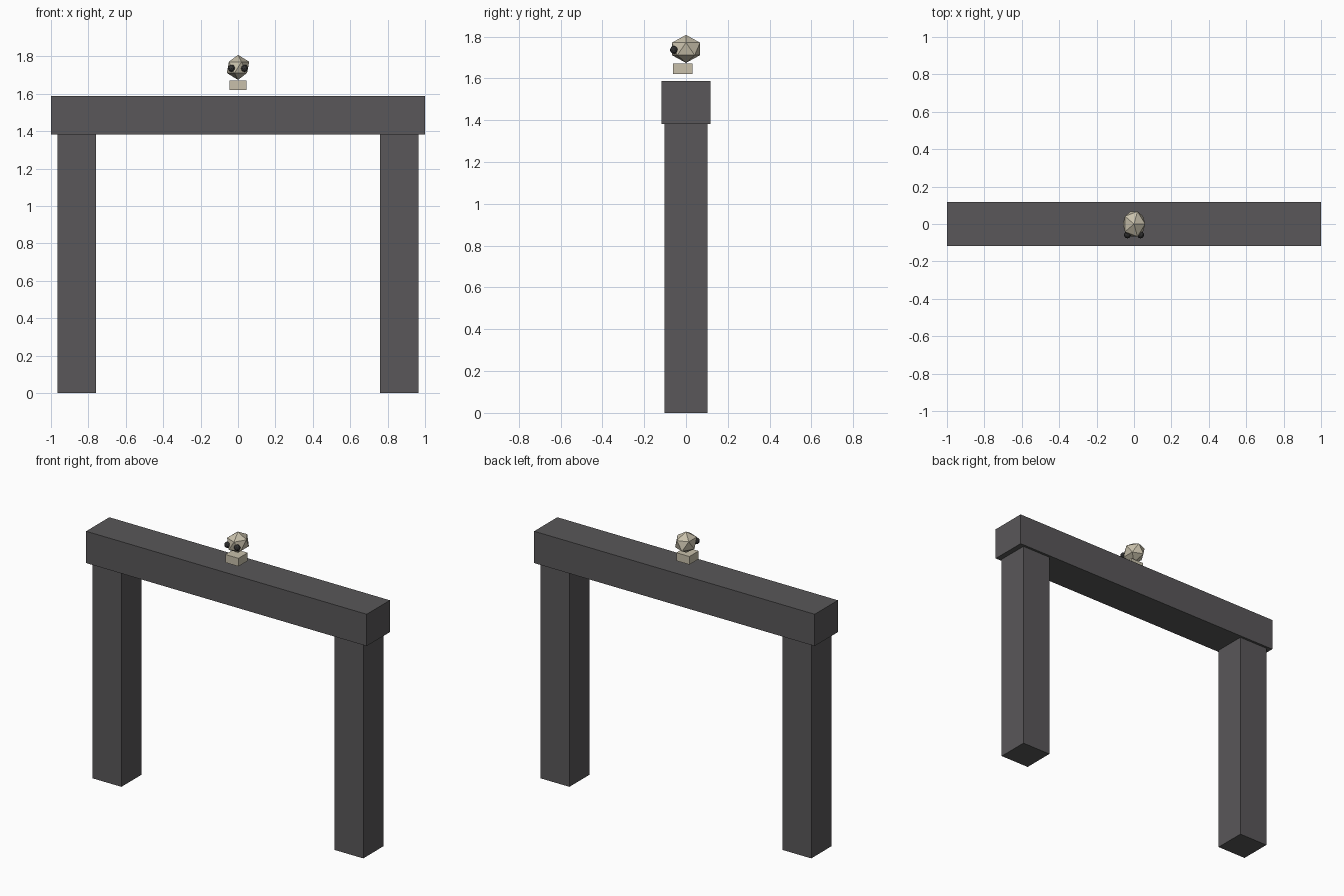
import bpy

cube = bpy.data.objects.get("Cube")
if cube:
    bpy.data.objects.remove(cube, do_unlink=True)


def material(name, rgb):
    mat = bpy.data.materials.new(name)
    mat.use_nodes = True
    mat.diffuse_color = (*rgb, 1)
    mat.node_tree.nodes["Principled BSDF"].inputs["Base Color"].default_value = (*rgb, 1)
    return mat


stone = material("dark_stone", (0.10, 0.096, 0.10))
bone = material("pale_bone", (0.58, 0.53, 0.41))
socket = material("eye_dark", (0.03, 0.03, 0.03))


def finish(name, mat, scale):
    obj = bpy.context.object
    obj.name = name
    obj.scale = scale
    obj.data.materials.append(mat)
    return obj


def box(name, mat, center, size):
    bpy.ops.mesh.primitive_cube_add(size=1, location=center)
    return finish(name, mat, size)


def ball(name, mat, center, radius, detail, scale=(1, 1, 1)):
    bpy.ops.mesh.primitive_ico_sphere_add(subdivisions=detail, radius=radius, location=center)
    return finish(name, mat, scale)


# Gateway: two square pillars under a wider lintel
PILLAR_H = 1.383
LINTEL_H = 0.205
for side, label in ((1, "left"), (-1, "right")):
    box(label + "_pillar", stone, (side * 0.862, 0, PILLAR_H / 2), (0.206, 0.206, PILLAR_H))
box("lintel", stone, (0, 0, PILLAR_H + LINTEL_H / 2), (2, 0.236, LINTEL_H))

# Skull hovering over the lintel: faceted cranium, block jaw, round eyes
ball("cranium", bone, (0, 0, 1.741), 0.067, 1, (1, 1.18, 1))
box("jaw", bone, (0, -0.015, 1.646), (0.093, 0.094, 0.052))
for side, label in ((1, "left"), (-1, "right")):
    ball(label + "_eye", socket, (side * 0.035, -0.058, 1.736), 0.019, 2)
